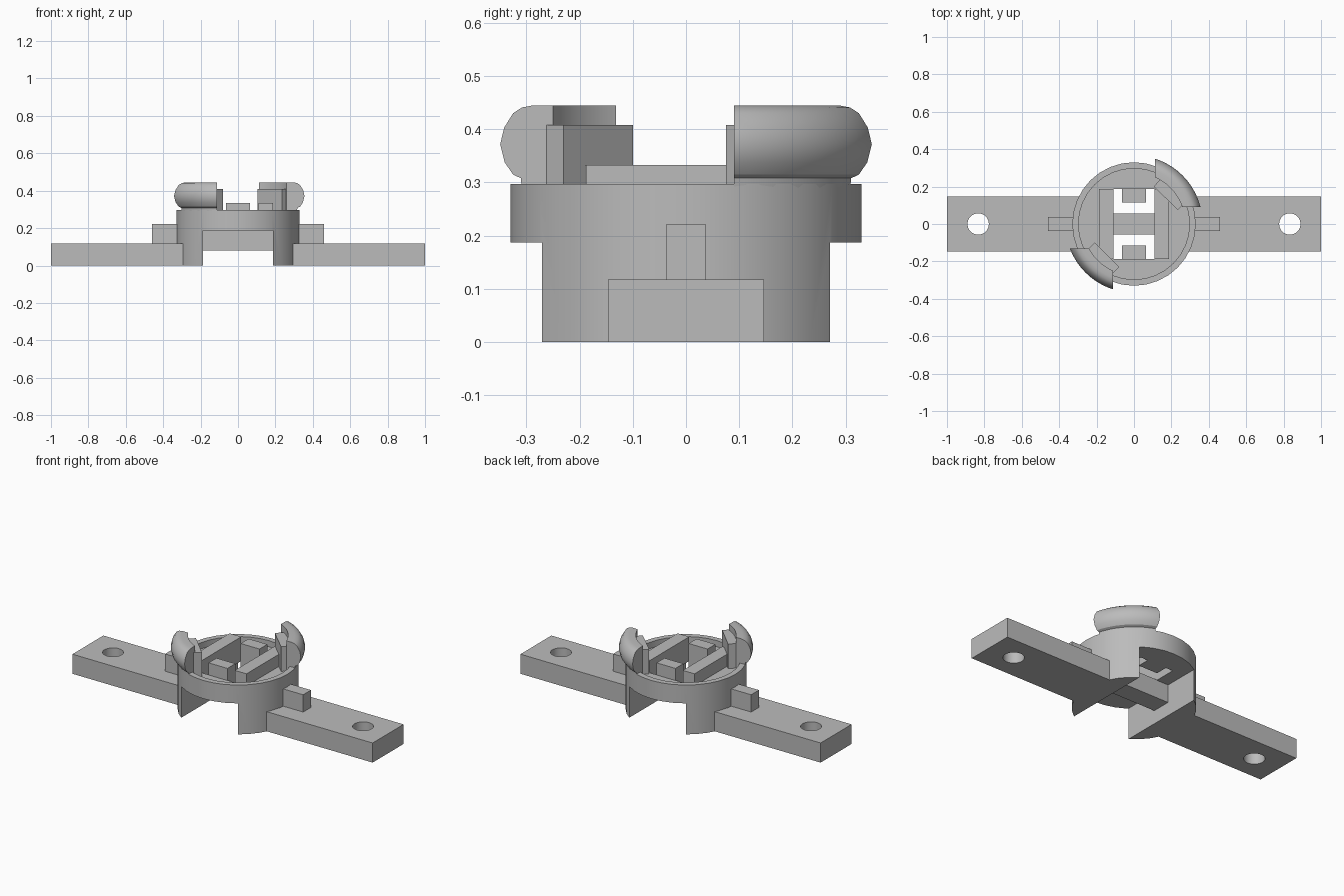
import bpy, bmesh, math
from mathutils import Matrix

old = bpy.data.objects.get("Cube")
if old:
    bpy.data.objects.remove(old, do_unlink=True)

grey = bpy.data.materials.new("plain_grey")
grey.use_nodes = True
colour = (0.5, 0.5, 0.5, 1)
grey.diffuse_color = colour
grey.node_tree.nodes["Principled BSDF"].inputs["Base Color"].default_value = colour


def finish(name, bm):
    bmesh.ops.recalc_face_normals(bm, faces=bm.faces)
    mesh = bpy.data.meshes.new(name)
    bm.to_mesh(mesh)
    bm.free()
    mesh.materials.append(grey)
    mesh.shade_smooth()
    mesh.set_sharp_from_angle(angle=math.radians(30))
    obj = bpy.data.objects.new(name, mesh)
    bpy.context.collection.objects.link(obj)
    return obj


def box(name, x, y, z):
    bm = bmesh.new()
    size = [b - a for a, b in (x, y, z)]
    mid = [(a + b) / 2 for a, b in (x, y, z)]
    bmesh.ops.create_cube(bm, size=1, matrix=Matrix.Translation(mid) @ Matrix.Diagonal((*size, 1)))
    return finish(name, bm)


def cylinder(name, radius, z, x=0):
    bm = bmesh.new()
    bmesh.ops.create_cone(bm, cap_ends=True, segments=32, radius1=radius, radius2=radius,
                          depth=z[1] - z[0], matrix=Matrix.Translation((x, 0, sum(z) / 2)))
    return finish(name, bm)


def cut(obj, cutters):
    for cutter in cutters:
        mod = obj.modifiers.new("cut", "BOOLEAN")
        mod.operation = "DIFFERENCE"
        mod.solver = "EXACT"
        mod.object = cutter
    bpy.context.view_layer.update()
    mesh = bpy.data.meshes.new_from_object(obj.evaluated_get(bpy.context.evaluated_depsgraph_get()))
    obj.modifiers.clear()
    obj.data = mesh
    mesh.shade_smooth()
    mesh.set_sharp_from_angle(angle=math.radians(30))
    for cutter in cutters:
        bpy.data.objects.remove(cutter, do_unlink=True)


# Round housing with a recessed top, an under-channel and a square-ended opening
RIM, INNER, ROOF, FLOOR, HALF = 0.33, 0.297, 0.187, 0.26, 0.188
housing = cylinder("round_housing", RIM, (0, 0.297))
cut(housing, [cylinder("recess_cutter", INNER, (FLOOR, 0.5)),
              box("channel_cutter", (-HALF, HALF), (-1, 1), (-0.1, ROOF)),
              box("opening_cutter", (-0.11, 0.11), (-HALF, HALF), (0.1, 0.4))])

# Side arms with screw holes, and the small ribs on top of them
for side, s in (("left", 1), ("right", -1)):
    def span(a, b):
        return tuple(sorted((s * a, s * b)))
    arm = box(side + "_arm", span(0.2, 1), (-0.147, 0.147), (0, 0.118))
    cut(arm, [cylinder("hole_cutter", 0.057, (-0.1, 0.3), s * 0.833)])
    box(side + "_rib", span(0.305, 0.46), (-0.037, 0.037), (0.1, 0.222))
    box(side + "_rail", span(0.11, HALF), (-HALF, HALF), (0.2, 0.333))

# Crossbar in the channel and the two tabs at the ends of the opening
box("crossbar", (-HALF, HALF), (-0.057, 0.057), (0.08, ROOF + 0.003))
box("front_tab", (-0.063, 0.063), (-0.19, -0.115), (ROOF, 0.333))
box("back_tab", (-0.063, 0.063), (0.115, 0.19), (ROOF, 0.333))


# Bulged retaining hooks: a swept profile trimmed square at both ends
def hook(name, y_cut, turn):
    profile = [(0.274, 0.25), (0.325, 0.25), (0.33, 0.308), (0.344, 0.315), (0.359, 0.338),
               (0.367, 0.372), (0.36, 0.403), (0.344, 0.43), (0.328, 0.441), (0.308, 0.445), (0.274, 0.445)]
    bm = bmesh.new()
    start, sweep = math.radians(5), math.radians(80)
    verts = [bm.verts.new((r * math.cos(start), r * math.sin(start), z)) for r, z in profile]
    edges = [bm.edges.new((verts[i - 1], verts[i])) for i in range(len(verts))]
    bmesh.ops.spin(bm, geom=verts + edges, cent=(0, 0, 0), axis=(0, 0, 1), angle=sweep, steps=16)
    for point, normal in (((0.112, 0, 0), (-1, 0, 0)), ((0, y_cut, 0), (0, -1, 0))):
        bmesh.ops.bisect_plane(bm, geom=bm.verts[:] + bm.edges[:] + bm.faces[:],
                               plane_co=point, plane_no=normal, clear_outer=True)
    bmesh.ops.holes_fill(bm, edges=[e for e in bm.edges if e.is_boundary], sides=0)
    bmesh.ops.rotate(bm, verts=bm.verts, matrix=Matrix.Rotation(turn, 3, "Z"))
    finish(name, bm)


# Slanted posts that back the hooks
def post(name, corners, turn):
    bm = bmesh.new()
    face = bm.faces.new([bm.verts.new((x, y, 0.25)) for x, y in corners])
    top = bmesh.ops.extrude_face_region(bm, geom=[face])["geom"]
    bmesh.ops.translate(bm, vec=(0, 0, 0.158), verts=[v for v in top if isinstance(v, bmesh.types.BMVert)])
    bmesh.ops.rotate(bm, verts=bm.verts, matrix=Matrix.Rotation(turn, 3, "Z"))
    finish(name, bm)


hook("back_hook", 0.09, 0)
hook("front_hook", 0.132, math.pi)
post("back_post", [(0.105, 0.2), (0.235, 0.075), (0.278, 0.118), (0.145, 0.243)], 0)
post("front_post", [(0.08, 0.23), (0.21, 0.10), (0.248, 0.138), (0.118, 0.268)], math.pi)
